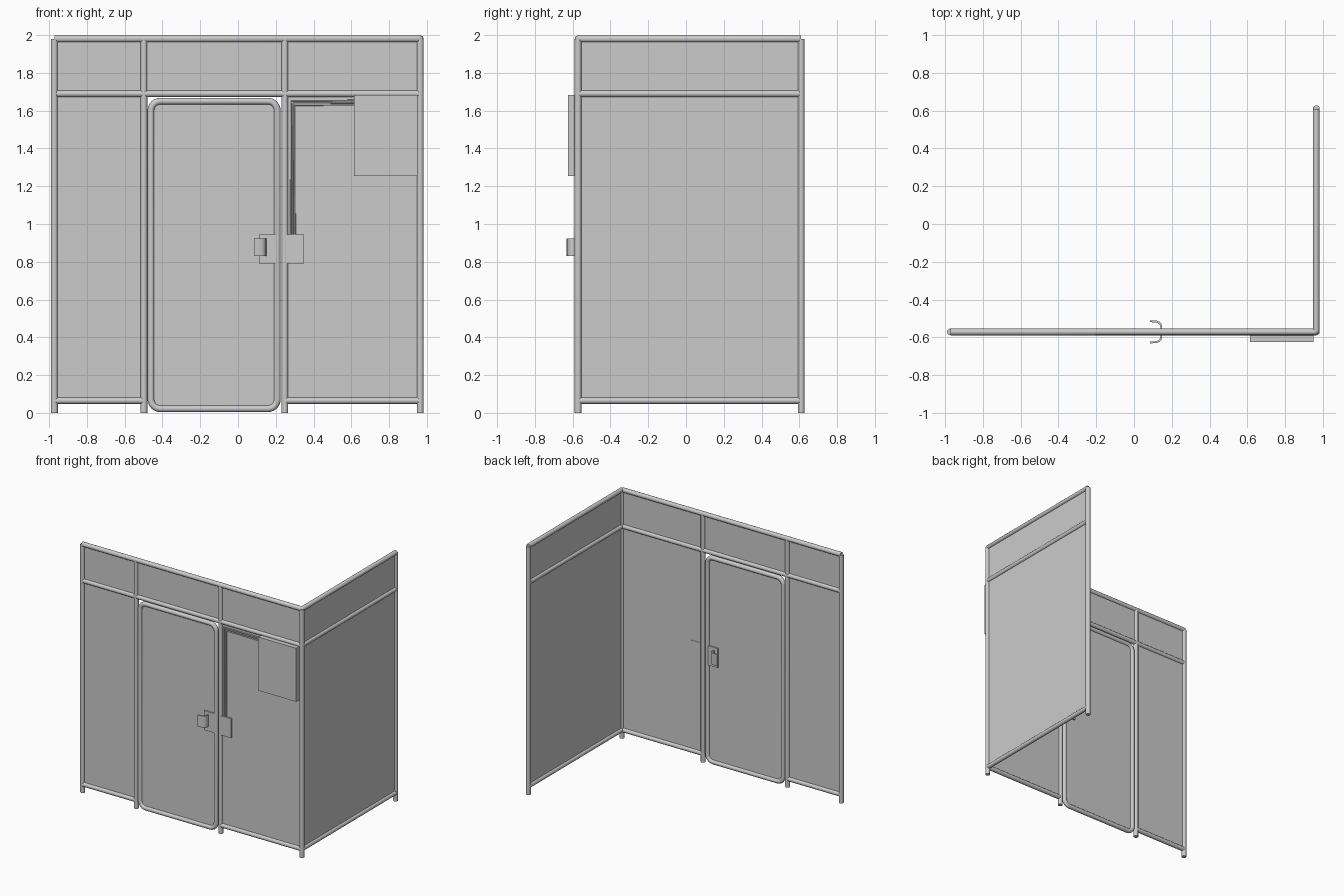
import bpy, bmesh, math
from mathutils import Vector

if "Cube" in bpy.data.objects:
    bpy.data.objects.remove(bpy.data.objects["Cube"])

R = 0.018            # pipe radius
Y = -0.571           # plane of front wall
X = 0.965            # plane of side wall
XL, YB = -0.972, 0.61
TOP, MID, LOW = 1.98, 1.69, 0.065


def box(name, lo, hi):
    bm = bmesh.new()
    bmesh.ops.create_cube(bm, size=1)
    for v in bm.verts:
        v.co = Vector([(a + b) / 2 + c * (b - a) for a, b, c in zip(lo, hi, v.co)])
    me = bpy.data.meshes.new(name)
    bm.to_mesh(me)
    bm.free()
    ob = bpy.data.objects.new(name, me)
    bpy.context.collection.objects.link(ob)
    return ob


def tube(name, pts, r=R, closed=False, res=4):
    cu = bpy.data.curves.new(name, 'CURVE')
    cu.dimensions = '3D'
    cu.bevel_depth = r
    cu.bevel_resolution = res
    cu.use_fill_caps = True
    sp = cu.splines.new('POLY')
    sp.points.add(len(pts) - 1)
    for p, co in zip(sp.points, pts):
        p.co = (*co, 1)
    sp.use_cyclic_u = closed
    ob = bpy.data.objects.new(name, cu)
    bpy.context.collection.objects.link(ob)
    bpy.ops.object.select_all(action='DESELECT')
    bpy.context.view_layer.objects.active = ob
    ob.select_set(True)
    bpy.ops.object.convert(target='MESH')
    bpy.ops.object.shade_smooth_by_angle(angle=math.radians(40))
    return bpy.context.object


def rounded_rect(x0, x1, z0, z1, r, n=6):
    pts = []
    for cx, cz, a0 in ((x1 - r, z1 - r, 0), (x0 + r, z1 - r, 90),
                       (x0 + r, z0 + r, 180), (x1 - r, z0 + r, 270)):
        for i in range(n + 1):
            a = math.radians(a0 + 90 * i / n)
            pts.append((cx + r * math.cos(a), cz + r * math.sin(a)))
    return pts


def prism(name, outline):
    """Solid from an outline of 3D points (lower ring, upper ring)."""
    a, b = outline
    n = len(a)
    faces = [list(range(n))[::-1], list(range(n, 2 * n))]
    faces += [[i, (i + 1) % n, n + (i + 1) % n, n + i] for i in range(n)]
    me = bpy.data.meshes.new(name)
    me.from_pydata(a + b, [], faces)
    bm = bmesh.new()
    bm.from_mesh(me)
    bmesh.ops.recalc_face_normals(bm, faces=bm.faces)
    bm.to_mesh(me)
    bm.free()
    ob = bpy.data.objects.new(name, me)
    bpy.context.collection.objects.link(ob)
    return ob


# Upright posts
posts = [XL, -0.498, 0.248, X]
for i, x in enumerate(posts):
    tube(f"front_post_{i}", [(x, Y, 0), (x, Y, TOP)])
tube("rear_post", [(X, YB, 0), (X, YB, TOP)])

# Top rail turning the corner, with a rounded bend
b = 0.01
tube("top_rail", [(XL, Y, TOP), (X - b, Y, TOP), (X - b * .3, Y + b * .3, TOP),
                  (X, Y + b, TOP), (X, YB, TOP)])

# Middle and bottom rails
tube("front_middle_rail", [(XL + .01, Y, MID), (X, Y, MID)])
tube("side_middle_rail", [(X, Y, MID), (X, YB - .01, MID)])
for i in (0, 2):
    tube(f"front_bottom_rail_{i}", [(posts[i], Y, LOW), (posts[i + 1], Y, LOW)])
tube("side_bottom_rail", [(X, Y, LOW), (X, YB, LOW)])

# Sheet infill panels
t = 0.003
box("front_upper_panel", (XL, Y - t, MID), (X, Y + t, TOP))
box("front_left_panel", (XL, Y - t, LOW), (posts[1], Y + t, MID))
box("front_right_panel", (posts[2], Y - t, LOW), (X, Y + t, MID))
box("side_panel", (X - t, Y, LOW), (X + t, YB, TOP))

# Door frame and leaf
outline = rounded_rect(-0.461, 0.208, 0.022, 1.65, 0.05)
tube("door_frame", [(x, Y, z) for x, z in outline], closed=True)
prism("door_panel", ([(x, Y - t, z) for x, z in outline],
                     [(x, Y + t, z) for x, z in outline]))

# Lock plates
box("door_lock_plate", (0.11, Y - 0.014, 0.79), (0.2, Y + 0.014, 0.945))
box("strike_plate", (0.255, Y - 0.017, 0.79), (0.35, Y + 0.006, 0.945))

# Curved pull handles on both faces of the door
for side, label in ((-1, "outer"), (1, "inner")):
    path = [(0.150, 0.0), (0.149, 0.032), (0.144, 0.044), (0.135, 0.053),
            (0.122, 0.059), (0.084, 0.061)]
    inner = [(0.139, 0.0), (0.139, 0.030), (0.135, 0.038), (0.128, 0.045),
             (0.119, 0.049), (0.084, 0.052)]
    ring = path + inner[::-1]
    ob = prism(f"{label}_handle", ([(x, Y + side * d, 0.83) for x, d in ring],
                                   [(x, Y + side * d, 0.922) for x, d in ring]))
    bpy.ops.object.select_all(action='DESELECT')
    bpy.context.view_layer.objects.active = ob
    ob.select_set(True)
    bpy.ops.object.shade_smooth_by_angle(angle=math.radians(40))

# Control box and the cables running down to the strike plate
box("control_box", (0.615, Y - 0.053, 1.255), (0.95, Y - 0.001, 1.682))
for i in range(3):
    x, z = 0.281 + i * 0.010, 1.653 - i * 0.012
    tube(f"cable_{i}", [(0.63, Y - .007, z), (x, Y - .007, z), (x, Y - .007, 0.93)],
         r=0.005, res=2)
